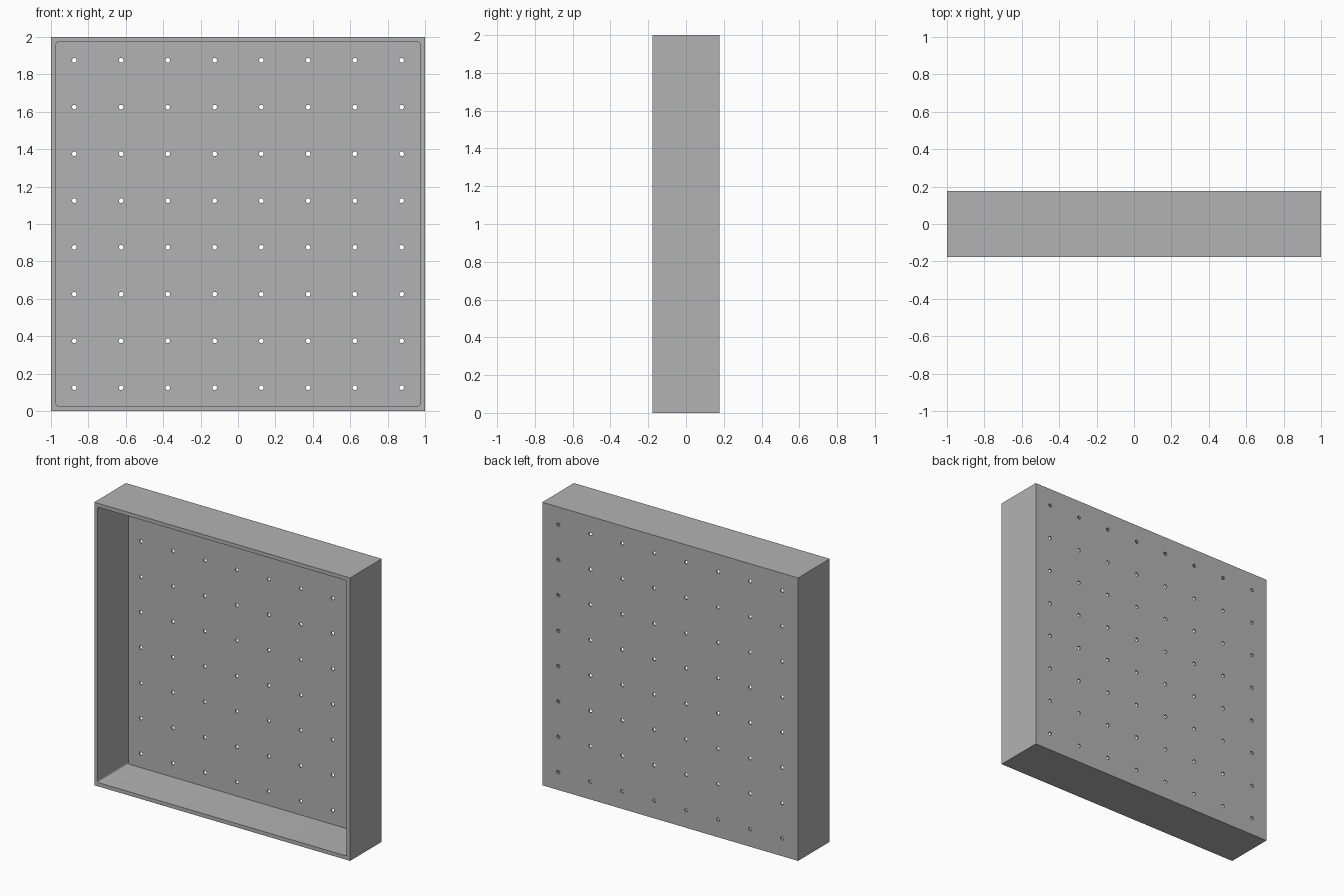
import bpy, bmesh, math
from mathutils import Matrix

cube = bpy.data.objects.get("Cube")
if cube:
    bpy.data.objects.remove(cube, do_unlink=True)

SIZE, DEPTH = 2.0, 0.354        # outer square and depth
RIM, BACK = 0.027, 0.0125       # wall and back panel thickness
CORNER = 0.012                  # rounding of the cavity corners
HOLES, HOLE_RADIUS = 8, 0.0125  # holes per row and their radius

grey = bpy.data.materials.new("plain grey")
grey.use_nodes = True
colour = (0.45, 0.45, 0.45, 1)
grey.diffuse_color = colour
grey.node_tree.nodes["Principled BSDF"].inputs["Base Color"].default_value = colour


def make_object(name, bm):
    mesh = bpy.data.meshes.new(name)
    bm.to_mesh(mesh)
    bm.free()
    mesh.materials.append(grey)
    obj = bpy.data.objects.new(name, mesh)
    bpy.context.collection.objects.link(obj)
    return obj


def box(width, y_min, y_max):
    bm = bmesh.new()
    place = Matrix.Translation((0, (y_min + y_max) / 2, SIZE / 2))
    scale = Matrix.Diagonal((width, y_max - y_min, width, 1))
    bmesh.ops.create_cube(bm, size=1, matrix=place @ scale)
    return bm


def cut(target, cutter):
    cutter.hide_render = True
    mod = target.modifiers.new("cut", 'BOOLEAN')
    mod.operation = 'DIFFERENCE'
    mod.solver = 'EXACT'
    mod.object = cutter
    bpy.context.view_layer.objects.active = target
    bpy.ops.object.modifier_apply(modifier=mod.name)
    bpy.data.objects.remove(cutter, do_unlink=True)


# Solid block
tray = make_object("open_tray", box(SIZE, -DEPTH / 2, DEPTH / 2))

# Cavity open to the front, with slightly rounded corners
bm = box(SIZE - 2 * RIM, -DEPTH, DEPTH / 2 - BACK)
corners = [e for e in bm.edges
           if abs(e.verts[0].co.y - e.verts[1].co.y) > DEPTH / 2]
bmesh.ops.bevel(bm, geom=corners, offset=CORNER, segments=4, profile=0.5,
                affect='EDGES')
cut(tray, make_object("cavity_cutter", bm))

# Square grid of small holes through the back panel
bm = bmesh.new()
pitch = SIZE / HOLES
turn = Matrix.Rotation(math.pi / 2, 4, 'X')
for row in range(HOLES):
    for col in range(HOLES):
        x = (col + 0.5) * pitch - SIZE / 2
        z = (row + 0.5) * pitch
        bmesh.ops.create_cone(
            bm, cap_ends=True, segments=16, radius1=HOLE_RADIUS,
            radius2=HOLE_RADIUS, depth=6 * BACK,
            matrix=Matrix.Translation((x, DEPTH / 2 - BACK / 2, z)) @ turn)
cut(tray, make_object("hole_cutter", bm))

# Smooth the hole walls and rounded corners, keep the rest sharp
bpy.ops.object.select_all(action='DESELECT')
tray.select_set(True)
bpy.context.view_layer.objects.active = tray
bpy.ops.object.shade_smooth_by_angle(angle=math.radians(30))
